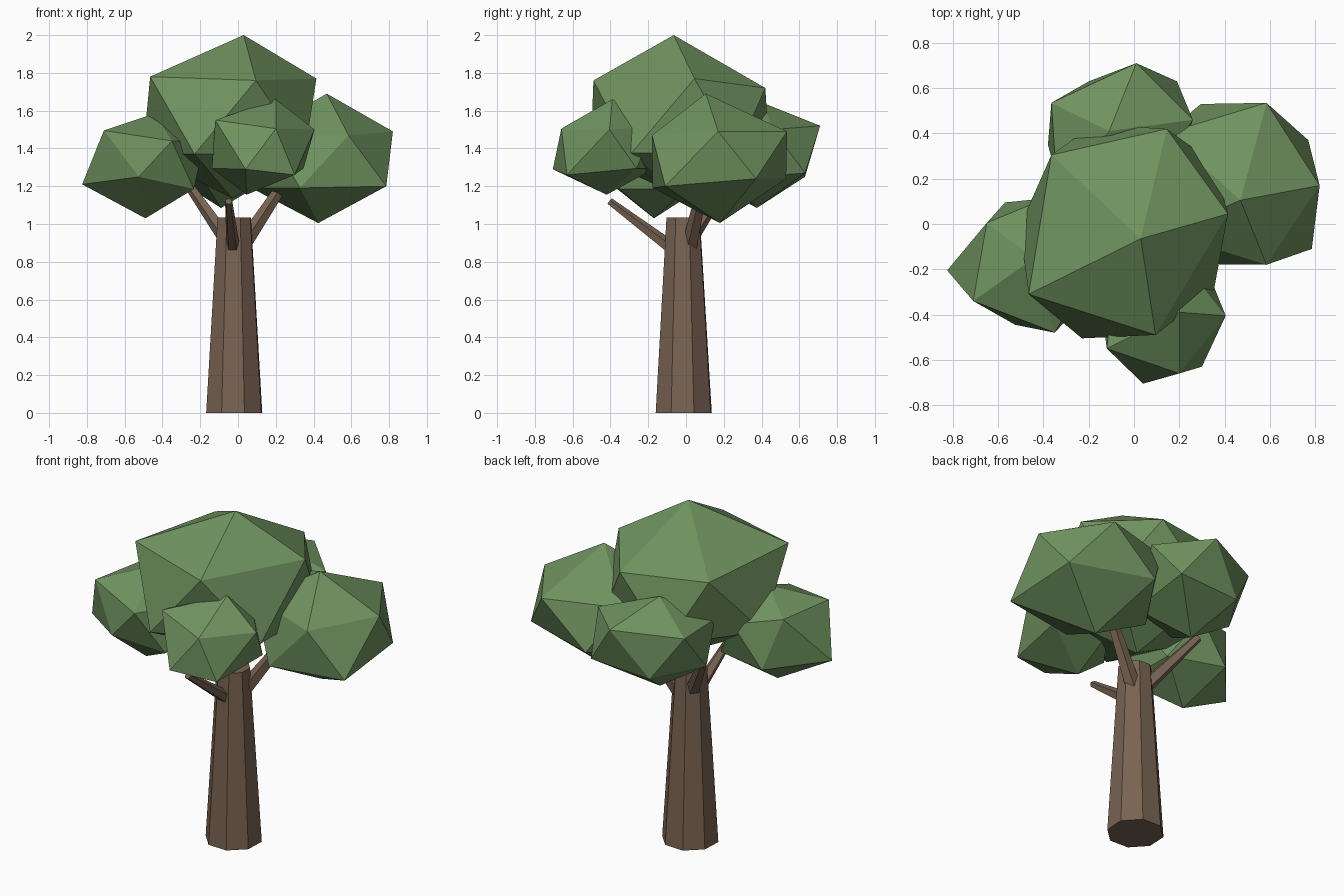
import bpy, bmesh
from math import radians
from mathutils import Vector, Matrix


def material(name, color):
    m = bpy.data.materials.new(name)
    m.diffuse_color = (*color, 1)
    return m


bark = material("bark", (0.19, 0.125, 0.085))
leaf = material("leaf", (0.16, 0.29, 0.115))


def add_object(name, bm, mat):
    mesh = bpy.data.meshes.new(name)
    bm.to_mesh(mesh)
    bm.free()
    mesh.materials.append(mat)
    bpy.context.collection.objects.link(bpy.data.objects.new(name, mesh))


def limb(name, start, end, r1, r2, sides, turn=0):
    """Tapered low-poly cylinder between two points."""
    a, b = Vector(start), Vector(end)
    axis = b - a
    place = (Matrix.Translation((a + b) / 2)
             @ axis.to_track_quat('Z', 'Y').to_matrix().to_4x4()
             @ Matrix.Rotation(radians(turn), 4, 'Z'))
    bm = bmesh.new()
    bmesh.ops.create_cone(bm, cap_ends=True, segments=sides, radius1=r1,
                          radius2=r2, depth=axis.length, matrix=place)
    add_object(name, bm, bark)


def foliage(name, center, radius, corners):
    """Flattened icosahedron; the nearest vertex is pulled to each corner."""
    bm = bmesh.new()
    place = Matrix.Translation(center) @ Matrix.Diagonal((radius, radius, radius * 0.82, 1))
    bmesh.ops.create_icosphere(bm, subdivisions=1, radius=1, matrix=place)
    free = list(bm.verts)
    for corner in map(Vector, corners):
        v = min(free, key=lambda v: (v.co - corner).length)
        v.co = corner
        free.remove(v)
    add_object(name, bm, leaf)


# Trunk and branches
limb("trunk", (-0.02, -0.012, 0), (-0.02, -0.015, 1.035), 0.158, 0.094, 8, 20)
limb("branch_front", (-0.025, -0.06, 0.86), (-0.05, -0.405, 1.12), 0.038, 0.02, 5)
limb("branch_right", (0.02, 0.02, 0.88), (0.26, 0.1, 1.24), 0.045, 0.028, 5)
limb("branch_left", (-0.06, 0.02, 0.92), (-0.27, 0.22, 1.22), 0.042, 0.025, 5)

# Foliage clumps
foliage("foliage_top", (-0.03, -0.01, 1.57), 0.53, [
    (0.03, -0.065, 2.0), (-0.465, -0.31, 1.78), (0.415, 0.045, 1.77),
    (0.095, -0.49, 1.76), (0.145, 0.42, 1.72), (-0.365, 0.305, 1.75),
    (-0.23, -0.505, 1.37)])
foliage("foliage_right", (0.445, 0.18, 1.345), 0.42, [
    (0.47, 0.105, 1.69), (0.82, 0.17, 1.49), (0.585, 0.535, 1.49),
    (0.585, -0.18, 1.47), (0.785, -0.11, 1.2), (0.77, 0.37, 1.24),
    (0.295, 0.53, 1.24), (0.425, 0.18, 1.005)])
foliage("foliage_left", (-0.48, -0.175, 1.31), 0.34, [
    (-0.44, -0.15, 1.585), (-0.825, -0.205, 1.21), (-0.71, -0.34, 1.495),
    (-0.65, 0.005, 1.49), (-0.525, -0.445, 1.25), (-0.35, -0.48, 1.44),
    (-0.57, 0.095, 1.2), (-0.49, -0.17, 1.03)])
foliage("foliage_front", (0.13, -0.42, 1.405), 0.30, [
    (0.2, -0.39, 1.66), (0.2, -0.66, 1.505), (0.405, -0.405, 1.5),
    (0.04, -0.705, 1.29), (-0.12, -0.55, 1.55), (0.045, -0.42, 1.155),
    (0.3, -0.63, 1.26)])
foliage("foliage_back", (-0.09, 0.4, 1.365), 0.35, [
    (0.01, 0.71, 1.52), (-0.365, 0.535, 1.5), (-0.11, 0.41, 1.64),
    (0.26, 0.46, 1.5), (-0.09, 0.375, 1.085), (-0.38, 0.35, 1.27),
    (-0.2, 0.63, 1.25), (0.19, 0.63, 1.27)])
